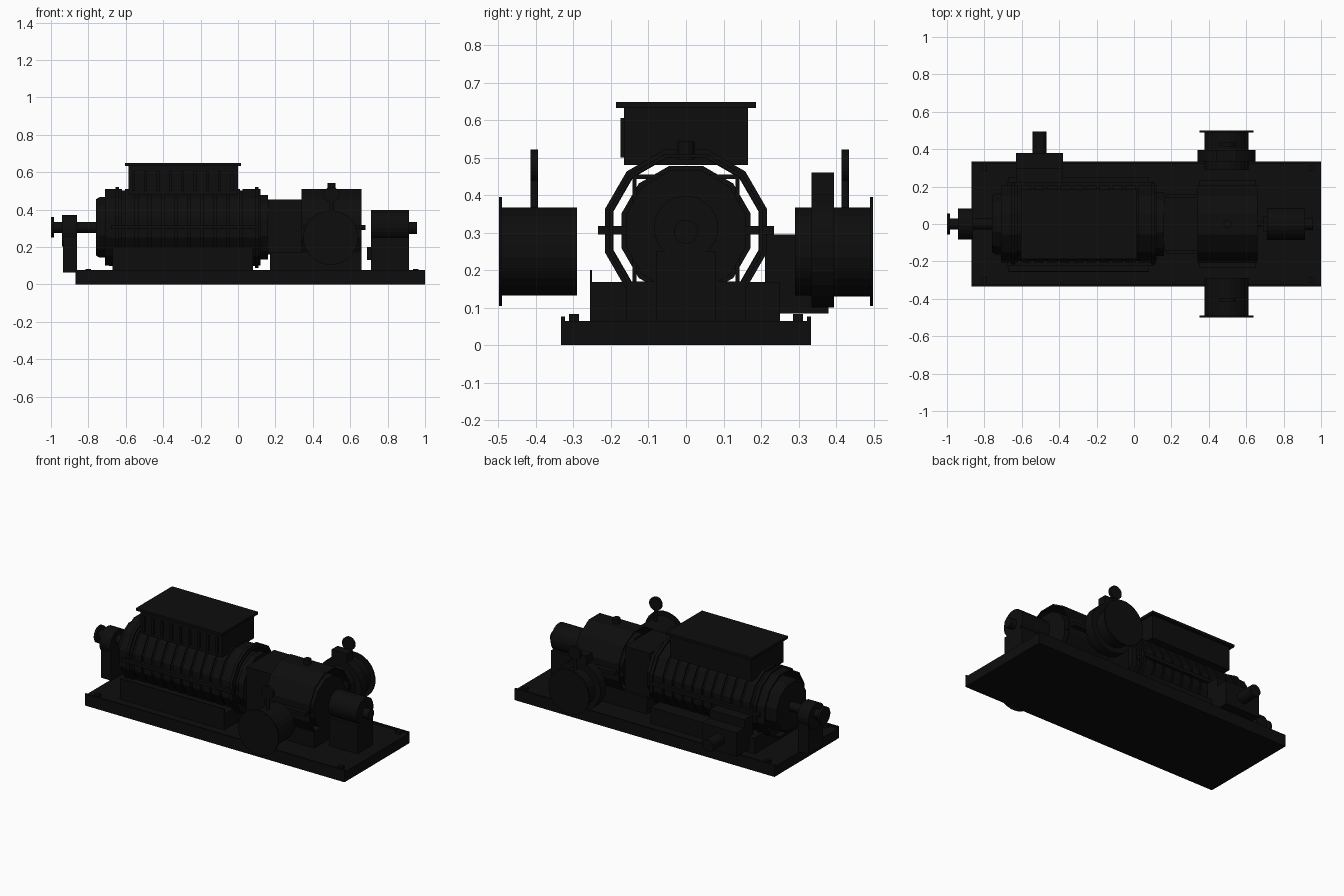
import bpy, bmesh, math
from mathutils import Matrix

cube = bpy.data.objects.get("Cube")
if cube:
    bpy.data.objects.remove(cube, do_unlink=True)

BLACK = (0.004, 0.004, 0.004, 1)
mat = bpy.data.materials.new("black paint")
mat.use_nodes = True
mat.diffuse_color = BLACK
mat.node_tree.nodes["Principled BSDF"].inputs["Base Color"].default_value = BLACK


def finish(name, bm):
    bmesh.ops.recalc_face_normals(bm, faces=bm.faces)
    me = bpy.data.meshes.new(name)
    bm.to_mesh(me)
    bm.free()
    me.materials.append(mat)
    ob = bpy.data.objects.new(name, me)
    bpy.context.collection.objects.link(ob)
    return ob


def box(name, x, y, z):
    """Box from (min, max) pairs on each axis."""
    bm = bmesh.new()
    bmesh.ops.create_cube(bm, size=1)
    for v in bm.verts:
        for i, (lo, hi) in enumerate((x, y, z)):
            v.co[i] = lo if v.co[i] < 0 else hi
    return finish(name, bm)


def lathe(name, profile, centre, axis="X", n=24, ring=False):
    """Turn (position, flat radius) points; a ring joins its ends, else ends are capped."""
    bm = bmesh.new()
    loops = []
    for p, r in profile:
        r /= math.cos(math.pi / n)
        angles = [(k + 0.5) * math.tau / n for k in range(n)]
        loops.append([bm.verts.new((p, r * math.cos(a), r * math.sin(a))) for a in angles])
    pairs = list(zip(loops, loops[1:]))
    if ring:
        pairs.append((loops[-1], loops[0]))
    for a, b in pairs:
        for k in range(n):
            j = (k + 1) % n
            bm.faces.new((a[k], a[j], b[j], b[k]))
    if not ring:
        bm.faces.new(loops[0])
        bm.faces.new(loops[-1])
    turn = {"X": Matrix(), "Y": Matrix.Rotation(math.pi / 2, 4, "Z"),
            "Z": Matrix.Rotation(-math.pi / 2, 4, "Y")}[axis]
    bm.transform(Matrix.Translation(centre) @ turn)
    return finish(name, bm)


def cyl(name, span, r, centre, axis="X", n=24):
    return lathe(name, [(span[0], r), (span[1], r)], centre, axis, n)


def tube(name, span, r, inner, centre, n=12):
    a, b = span
    return lathe(name, [(a, r), (b, r), (b, inner), (a, inner)], centre, "X", n, True)


AXIS = (0, 0, 0.305)

# Skid with side rails and lugs
box("skid", (-0.87, 1), (-0.33, 0.33), (0, 0.065))
for s in (-1, 1):
    box("skid_rail", (-0.87, 1), sorted((s * 0.322, s * 0.333)), (0, 0.076))
    for x in (-0.8, 0.95):
        box("skid_lug", (x - 0.015, x + 0.015), sorted((s * 0.285, s * 0.312)), (0.06, 0.083))

# Pedestals
box("generator_pedestal", (-0.67, 0.08), (-0.25, 0.25), (0.06, 0.168))
box("pedestal_plate", (-0.67, 0.08), (-0.256, -0.25), (0.06, 0.2))
box("turbine_pedestal", (0.17, 0.66), (-0.16, 0.16), (0.06, 0.17))

# Generator core and ribbed open shell
lathe("generator_core", [(-0.76, 0.15), (-0.74, 0.162), (0.16, 0.162)], AXIS, n=12)
outline = [(-0.71, 0.193), (-0.71, 0.205)]
ribs, start, pitch = 10, -0.62, 0.07
for i in range(ribs):
    x = start + i * pitch
    outline += [(x, 0.206), (x, 0.197), (x + 0.015, 0.197), (x + 0.015, 0.206)]
outline += [(0.12, 0.205), (0.12, 0.193)]
lathe("generator_shell", outline, AXIS, n=12, ring=True)
for x in (-0.645, 0.1):
    tube("generator_hoop", (x - 0.01, x + 0.01), 0.216, 0.197, AXIS)
tube("generator_end_ring", (0.12, 0.16), 0.172, 0.15, AXIS)

# Horizontal joint flanges
for s in (-1, 1):
    box("generator_joint", (-0.68, 0.11), sorted((s * 0.155, s * 0.225)), (0.295, 0.318))
    box("turbine_joint", (0.35, 0.65), sorted((s * 0.155, s * 0.235)), (0.295, 0.318))

# Terminal box with lid and ribs
box("terminal_box", (-0.585, 0), (-0.165, 0.165), (0.48, 0.635))
box("terminal_lid", (-0.605, 0.015), (-0.186, 0.186), (0.632, 0.648))
for i in range(9):
    x = -0.56 + i * 0.066
    box("terminal_rib", (x - 0.008, x + 0.008), (-0.175, -0.16), (0.5, 0.605))

# Shaft, end flange and outer bearing
cyl("shaft", (-1, -0.74), 0.03, AXIS)
cyl("shaft_flange", (-1, -0.985), 0.055, AXIS)
cyl("outer_bearing", (-0.94, -0.86), 0.083, (0, 0, 0.287))
box("bearing_stand", (-0.935, -0.86), (-0.075, 0.075), (0.065, 0.25))

# Coupling and its open guard
cyl("coupling", (0.15, 0.36), 0.07, AXIS)
for s in (-1, 1):
    box("guard_side", (0.16, 0.34), sorted((s * 0.132, s * 0.143)), (0.16, 0.455))
box("guard_top", (0.16, 0.34), (-0.143, 0.143), (0.443, 0.455))

# Turbine casing
tube("turbine_shell", (0.34, 0.66), 0.205, 0.195, AXIS)
cyl("turbine_core", (0.34, 0.66), 0.16, AXIS, n=12)
cyl("turbine_stub", (0.65, 0.682), 0.013, AXIS)
cyl("turbine_top_plug", (0.495, 0.543), 0.022, (0.5, 0, 0), "Z", 12)

# Side ducts with flanges and handwheels
for s, wheel_y in ((-1, -0.405), (1, 0.425)):
    cyl("side_duct", sorted((s * 0.29, s * 0.495)), 0.117, (0.495, 0, 0.25), "Y")
    cyl("duct_flange", sorted((s * 0.49, s * 0.499)), 0.145, (0.495, 0, 0.25), "Y")
    cyl("valve_stem", (0.35, 0.46), 0.01, (0.5, wheel_y, 0), "Z", 12)
    cyl("handwheel", (wheel_y - 0.01, wheel_y + 0.01), 0.042, (0.5, 0, 0.48), "Y")
cyl("valve_body", (0.335, 0.395), 0.155, (0.495, 0, 0.255), "Y")
box("valve_neck", (0.44, 0.55), (0.335, 0.395), (0.36, 0.46))

# Side cabinet with pipe
box("side_cabinet", (-0.63, -0.38), (0.21, 0.3), (0.085, 0.295))
box("cabinet_front", (-0.63, -0.38), (0.3, 0.38), (0.085, 0.24))
cyl("cabinet_pipe", (0.37, 0.495), 0.038, (-0.505, 0, 0.168), "Y")

# Auxiliary motor on a stand
cyl("motor", (0.71, 0.915), 0.085, (0, 0, 0.313))
cyl("motor_stub", (0.91, 0.957), 0.032, (0, 0, 0.302))
box("motor_stand", (0.71, 0.915), (-0.08, 0.08), (0.06, 0.25))
box("motor_stand_plate", (0.69, 0.715), (-0.04, 0.04), (0.13, 0.2))
